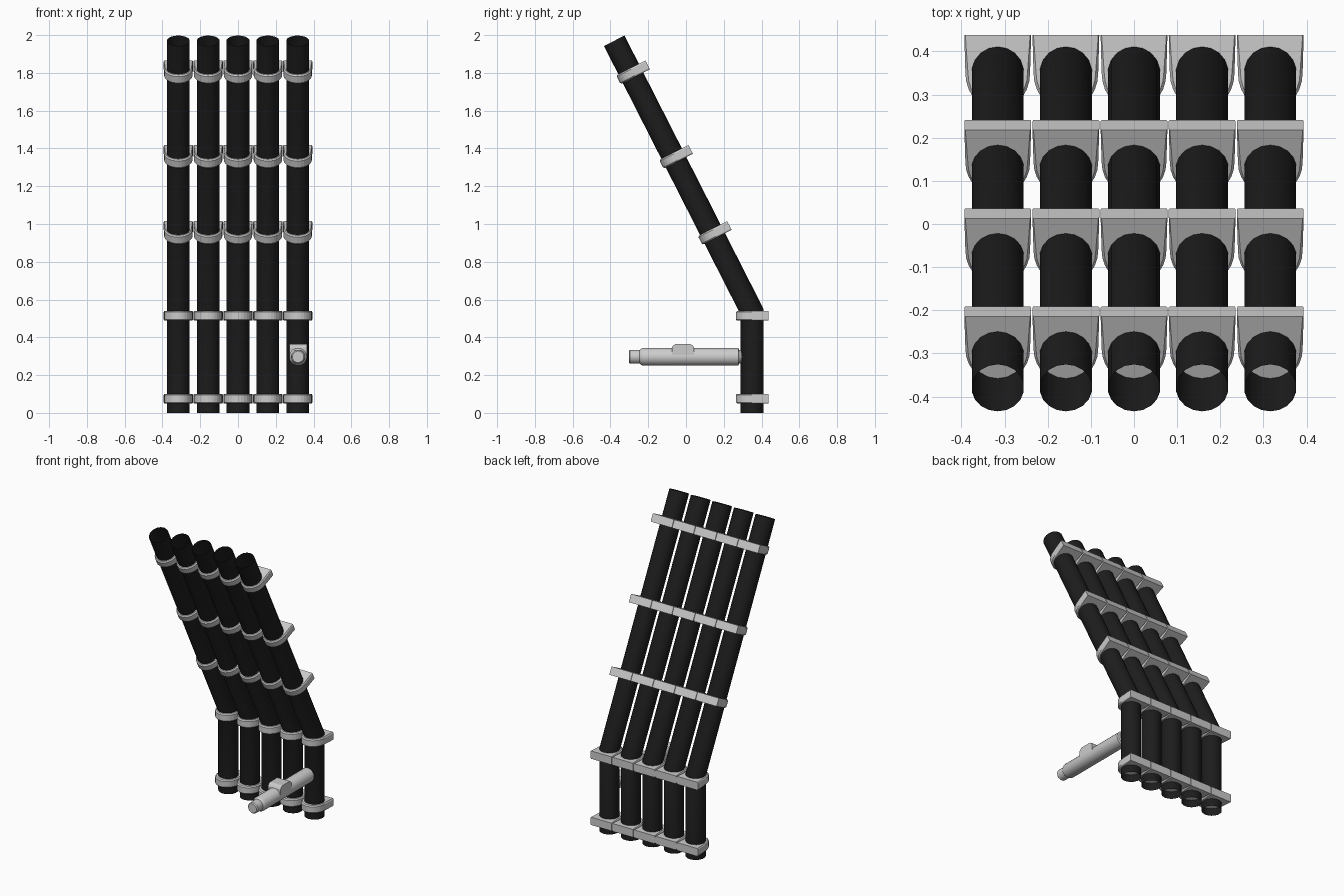
import bpy, bmesh, math
from mathutils import Matrix, Vector

if "Cube" in bpy.data.objects:
    bpy.data.objects.remove(bpy.data.objects["Cube"])

BEND = Vector((0, 0.35, 0.535))          # elbow of each pipe
TOP = Vector((0, -0.38, 1.97))           # centre of the upper end
AXIS = (TOP - BEND).normalized()
TILT = math.atan2(-AXIS.y, AXIS.z)
R, N = 0.061, 18

black = bpy.data.materials.new("black_pipe")
black.diffuse_color = (0.012, 0.012, 0.012, 1)
black.use_nodes = True
black.node_tree.nodes["Principled BSDF"].inputs["Base Color"].default_value = black.diffuse_color


def loft(name, rings, caps=True, mat=None, smooth=False):
    """Skin a list of equal-length closed rings."""
    bm = bmesh.new()
    vs = [[bm.verts.new(p) for p in ring] for ring in rings]
    n = len(vs[0])
    for a, b in zip(vs, vs[1:]):
        for i in range(n):
            j = (i + 1) % n
            bm.faces.new((a[i], a[j], b[j], b[i]))
    if caps:
        bm.faces.new(vs[0][::-1])
        bm.faces.new(vs[-1])
        bmesh.ops.recalc_face_normals(bm, faces=bm.faces)
    me = bpy.data.meshes.new(name)
    bm.to_mesh(me)
    bm.free()
    ob = bpy.data.objects.new(name, me)
    bpy.context.collection.objects.link(ob)
    if mat:
        me.materials.append(mat)
    if smooth:
        bpy.ops.object.select_all(action='DESELECT')
        ob.select_set(True)
        bpy.context.view_layer.objects.active = ob
        bpy.ops.object.shade_smooth_by_angle(angle=math.radians(30))
    return ob


def circle(r, n=N):
    return [(r * math.cos(2 * math.pi * (i + .5) / n),
             r * math.sin(2 * math.pi * (i + .5) / n)) for i in range(n)]


def pipe(x):
    """Open tube with a mitred elbow."""
    off = Vector((x, 0, 0))
    rot = Matrix.Rotation(TILT, 3, 'X')
    k = math.tan(TILT / 2)
    low = [Vector((a, 0.35 + b, 0)) + off for a, b in circle(R)]
    mid = [BEND + off + Vector((a, b, b * k)) for a, b in circle(R)]
    top = [TOP + off + rot @ Vector((a, b, 0)) for a, b in circle(R)]
    loft("pipe", [low, mid, top], caps=False, mat=black, smooth=True)


def clamp(pos, tilt, shift):
    """Solid U-shaped bracket: flat back, rounded front, softened rim."""
    def ring(h, inset):
        k = 1 - inset / 0.075
        arc = [(-0.075 * k * math.cos(math.pi * i / 14),
                -0.086 * k * math.sin(math.pi * i / 14)) for i in range(15)]
        pts = arc + [(0.0775 - inset * .4, 0.088), (-0.0775 + inset * .4, 0.088)]
        return [(a, b + shift, h) for a, b in pts]
    ob = loft("clamp", [ring(-0.026, 0.006), ring(-0.019, 0),
                        ring(0.019, 0), ring(0.026, 0.006)])
    ob.matrix_world = Matrix.Translation(pos) @ Matrix.Rotation(tilt, 4, 'X')


# Five pipes with two lower and three upper clamps each
for i in range(-2, 3):
    x = i * 0.158
    pipe(x)
    off = Vector((x, 0, 0))
    for z in (0.075, 0.514):
        clamp(Vector((x, 0.35, z)), 0, 0)
    for t in (0.462, 0.914, 1.416):
        clamp(BEND + AXIS * t + off, TILT, 0.012)

# Horizontal nozzle reaching forward from the right-hand pipe
HX, HZ = 0.318, 0.297
profile = [(-0.303, 0.030), (-0.297, 0.036), (-0.245, 0.037), (-0.238, 0.043),
           (-0.228, 0.047), (0.277, 0.047), (0.281, 0.036), (0.292, 0.034),
           (0.302, 0.024), (0.307, 0.008)]
loft("nozzle", [[(HX + a, y, HZ + b) for a, b in circle(r, 24)]
                for y, r in profile], smooth=True)

# Block on top of the nozzle, chamfered fore and aft
side = [(-0.075, 0.297), (0.043, 0.297), (0.043, 0.346), (0.035, 0.358),
        (0.022, 0.365), (-0.054, 0.365), (-0.067, 0.358), (-0.075, 0.346)]
loft("nozzle_block", [[(HX + s * 0.046, y, z) for y, z in side] for s in (-1, 1)])
